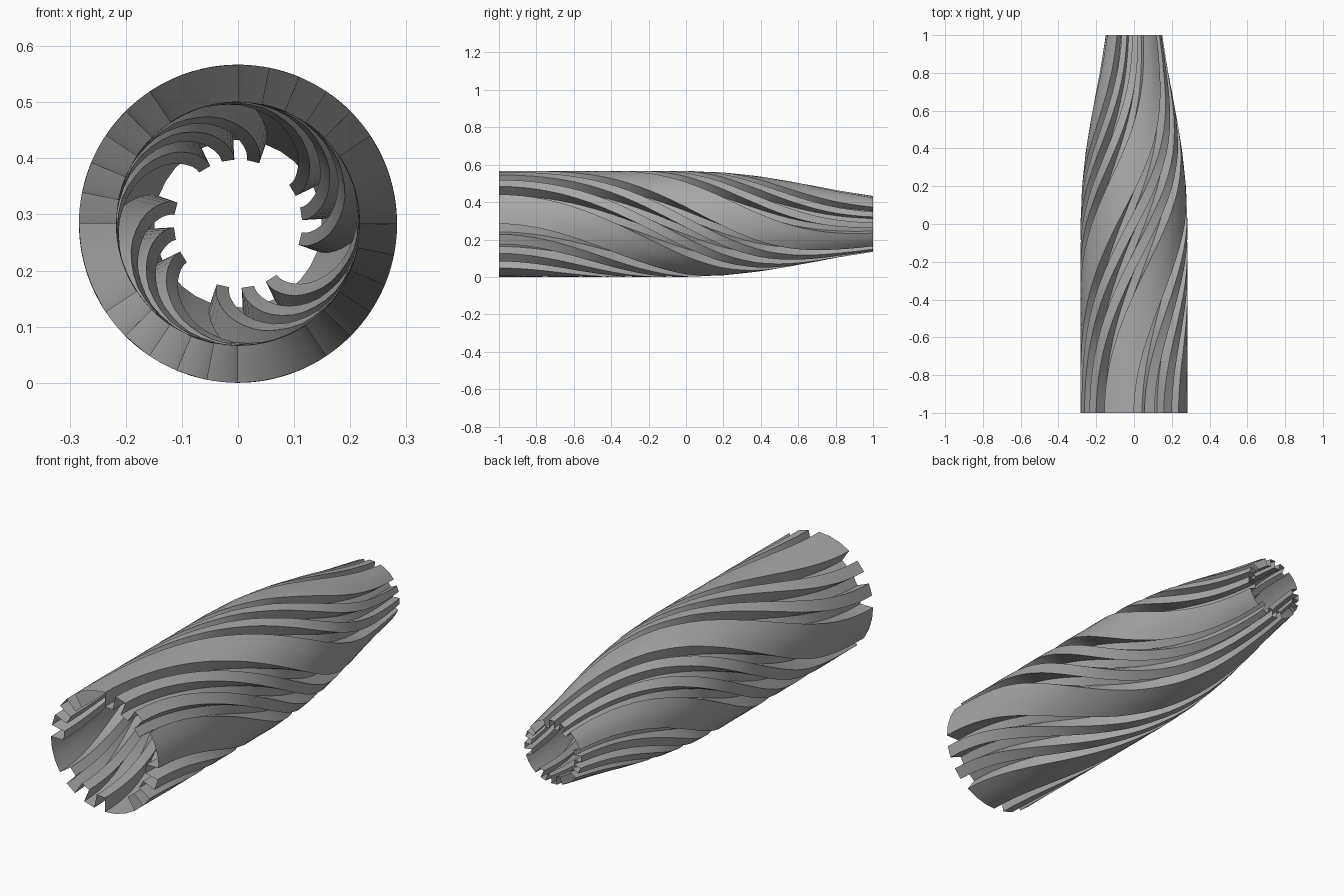
import bpy, bmesh, math

if "Cube" in bpy.data.objects:
    bpy.data.objects.remove(bpy.data.objects["Cube"])

R_OUT, R_IN = 0.2835, 0.217      # ridge and groove radii at the front end
SEG = 32                         # sides around the tube
STEPS = 32                       # sections along the length
TWIST = math.radians(143)        # total clockwise twist, eased at both ends
PATTERN = [1, 1, 1, 0, 1, 0, 1, 0]   # one quarter: wide ridge, then fine ribs
TAPER = [(-1, 1), (0, 1), (0.2, 0.972), (0.4, 0.895), (0.6, 0.775), (0.8, 0.64), (1, 0.527)]


def taper(y):
    for (a, sa), (b, sb) in zip(TAPER, TAPER[1:]):
        if y <= b:
            return sa + (sb - sa) * (y - a) / (b - a)
    return TAPER[-1][1]


# closed stepped profile as (angle, radius): two points per side
profile = []
for i in range(SEG):
    r = R_OUT if PATTERN[i % 8] else R_IN
    prev = R_OUT if PATTERN[(i - 1) % 8] else R_IN
    a = 2 * math.pi * i / SEG
    if prev != r:
        profile.append((a, prev))
    profile.append((a, r))

# sweep the profile along y with twist and taper; the tube is an open thin shell
bm = bmesh.new()
rings = []
for j in range(STEPS + 1):
    t = j / STEPS
    y = -1 + 2 * t
    turn = -TWIST * t * t * (3 - 2 * t)
    s = taper(y)
    rings.append([bm.verts.new((r * s * math.cos(a + turn), y,
                                R_OUT + r * s * math.sin(a + turn)))
                  for a, r in profile])
n = len(profile)
for lower, upper in zip(rings, rings[1:]):
    for k in range(n):
        m = (k + 1) % n
        bm.faces.new((lower[k], lower[m], upper[m], upper[k]))

mesh = bpy.data.meshes.new("twisted_tube")
bm.to_mesh(mesh)
bm.free()
tube = bpy.data.objects.new("twisted_tube", mesh)
bpy.context.collection.objects.link(tube)

grey = bpy.data.materials.new("plain grey")
grey.diffuse_color = (0.4, 0.4, 0.4, 1)
grey.use_nodes = True
grey.node_tree.nodes["Principled BSDF"].inputs["Base Color"].default_value = grey.diffuse_color
mesh.materials.append(grey)

# smooth curved bands, crisp rib edges
bpy.context.view_layer.objects.active = tube
tube.select_set(True)
bpy.ops.object.shade_smooth_by_angle(angle=math.radians(30))
